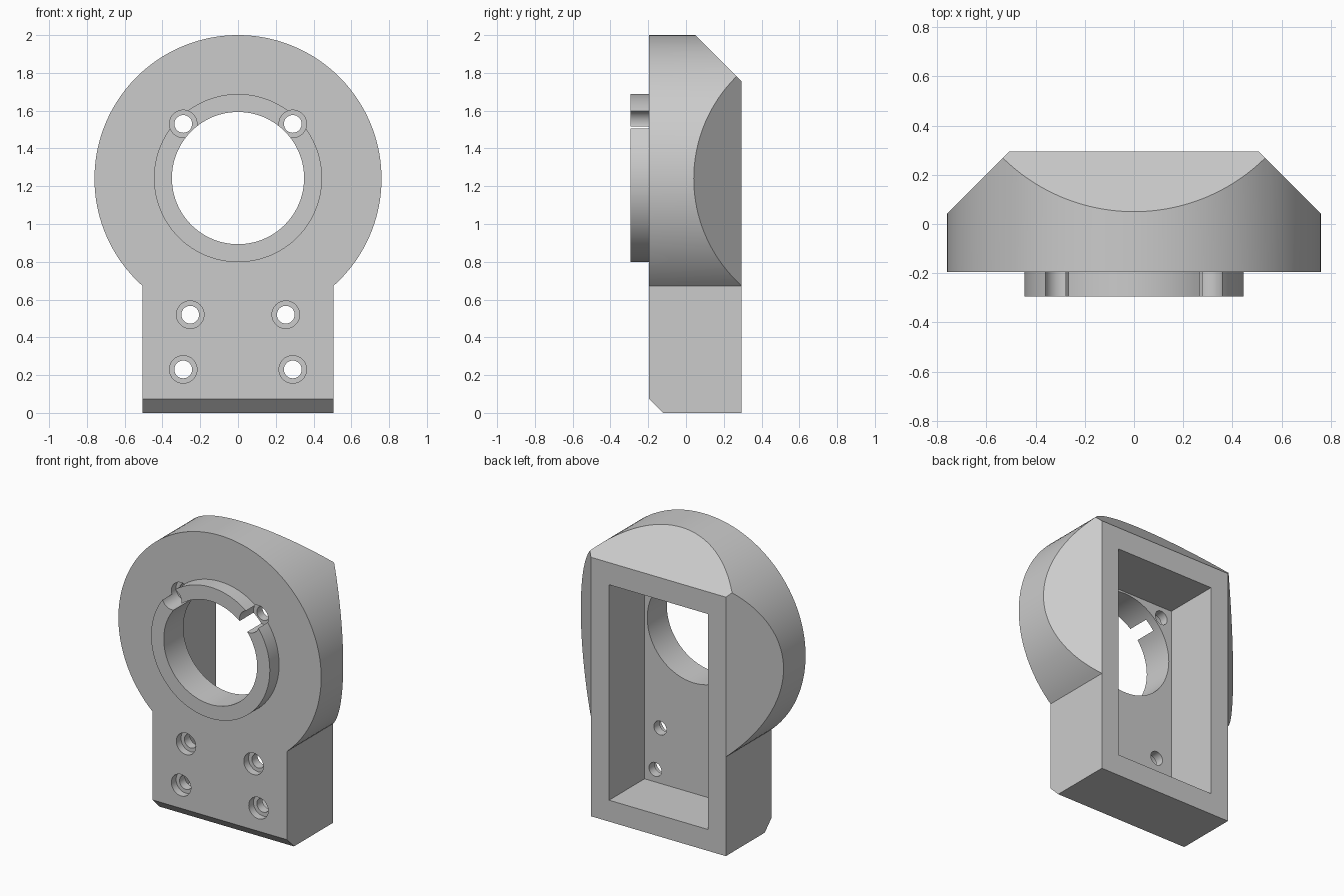
import bpy, bmesh, math
from mathutils import Vector

if "Cube" in bpy.data.objects:
    bpy.data.objects.remove(bpy.data.objects["Cube"], do_unlink=True)

FRONT, BACK = -0.195, 0.295      # body faces in y
HEAD_Z, HEAD_R = 1.24, 0.76      # round head
HALF_W = 0.505                   # rectangular stem
WALL = 0.11                      # front wall thickness

grey = bpy.data.materials.new("plain grey")
grey.use_nodes = True
grey.diffuse_color = (0.6, 0.6, 0.6, 1)
grey.node_tree.nodes["Principled BSDF"].inputs["Base Color"].default_value = (0.6, 0.6, 0.6, 1)


def arc(cx, cz, r, start=0.0, end=2 * math.pi, n=96, closed=True):
    steps = n if closed else n - 1
    return [(cx + r * math.cos(start + (end - start) * i / steps),
             cz + r * math.sin(start + (end - start) * i / steps)) for i in range(n)]


def rect(x0, x1, z0, z1):
    return [(x0, z0), (x1, z0), (x1, z1), (x0, z1)]


def prism(name, outline, y0, y1, planes=()):
    """Extrude an x-z outline along y, then slice off the outside of each plane."""
    bm = bmesh.new()
    face = bm.faces.new([bm.verts.new((x, y0, z)) for x, z in outline])
    ext = bmesh.ops.extrude_face_region(bm, geom=[face])["geom"]
    bmesh.ops.translate(bm, vec=(0, y1 - y0, 0),
                        verts=[v for v in ext if isinstance(v, bmesh.types.BMVert)])
    for point, normal in planes:
        bmesh.ops.bisect_plane(bm, geom=bm.verts[:] + bm.edges[:] + bm.faces[:], dist=1e-5,
                               plane_co=point, plane_no=Vector(normal).normalized(),
                               clear_outer=True)
        bmesh.ops.holes_fill(bm, edges=[e for e in bm.edges if e.is_boundary], sides=0)
    bmesh.ops.recalc_face_normals(bm, faces=bm.faces[:])
    mesh = bpy.data.meshes.new(name)
    bm.to_mesh(mesh)
    bm.free()
    mesh.materials.append(grey)
    obj = bpy.data.objects.new(name, mesh)
    bpy.context.collection.objects.link(obj)
    return obj


def activate(obj):
    bpy.ops.object.select_all(action='DESELECT')
    obj.select_set(True)
    bpy.context.view_layer.objects.active = obj


def cut(obj, outline, y0, y1):
    """Subtract an extruded outline from an object."""
    cutter = prism("cutter", outline, y0, y1)
    cutter.hide_render = True
    mod = obj.modifiers.new("cut", 'BOOLEAN')
    mod.operation, mod.solver, mod.object = 'DIFFERENCE', 'EXACT', cutter
    activate(obj)
    bpy.ops.object.modifier_apply(modifier=mod.name)
    bpy.data.objects.remove(cutter, do_unlink=True)


# Housing: keyhole outline with bevelled head sides, head top and front toe
a = math.acos(HALF_W / HEAD_R)
outline = arc(0, HEAD_Z, HEAD_R, -a, math.pi + a, 121, closed=False)
outline += [(-HALF_W, 0), (HALF_W, 0)]
bevels = [((HALF_W + 0.001, BACK, 0), (1, 1, 0)),
          ((-HALF_W - 0.001, BACK, 0), (-1, 1, 0)),
          ((0, BACK, 1.755), (0, 1, 1)),
          ((0, FRONT, 0.073), (0, -1, -1))]
housing = prism("housing", outline, FRONT, BACK, bevels)

# Rear pocket
cut(housing, rect(-0.37, 0.37, 0.145, 1.605), FRONT + WALL, 0.5)

# Raised ring around the bore
ring = prism("guide_ring", arc(0, HEAD_Z + 0.003, 0.445), FRONT - 0.1, FRONT)

# Main bore
for part in (housing, ring):
    cut(part, arc(0, HEAD_Z + 0.003, 0.35), -0.5, 0.1)

# Counterbored screw holes; the top pair also notches the ring
for x, z in ((0.29, 1.53), (0.253, 0.52), (0.29, 0.23)):
    for side in (-1, 1):
        cut(housing, arc(side * x, z, 0.073, n=40), -0.5, FRONT + 0.05)
        cut(housing, arc(side * x, z, 0.047, n=32), -0.5, 0.1)
        if z > 1:
            cut(ring, arc(side * x, z, 0.073, n=40), -0.5, 0)

for part in (housing, ring):
    activate(part)
    bpy.ops.object.shade_smooth_by_angle(angle=math.radians(25))
